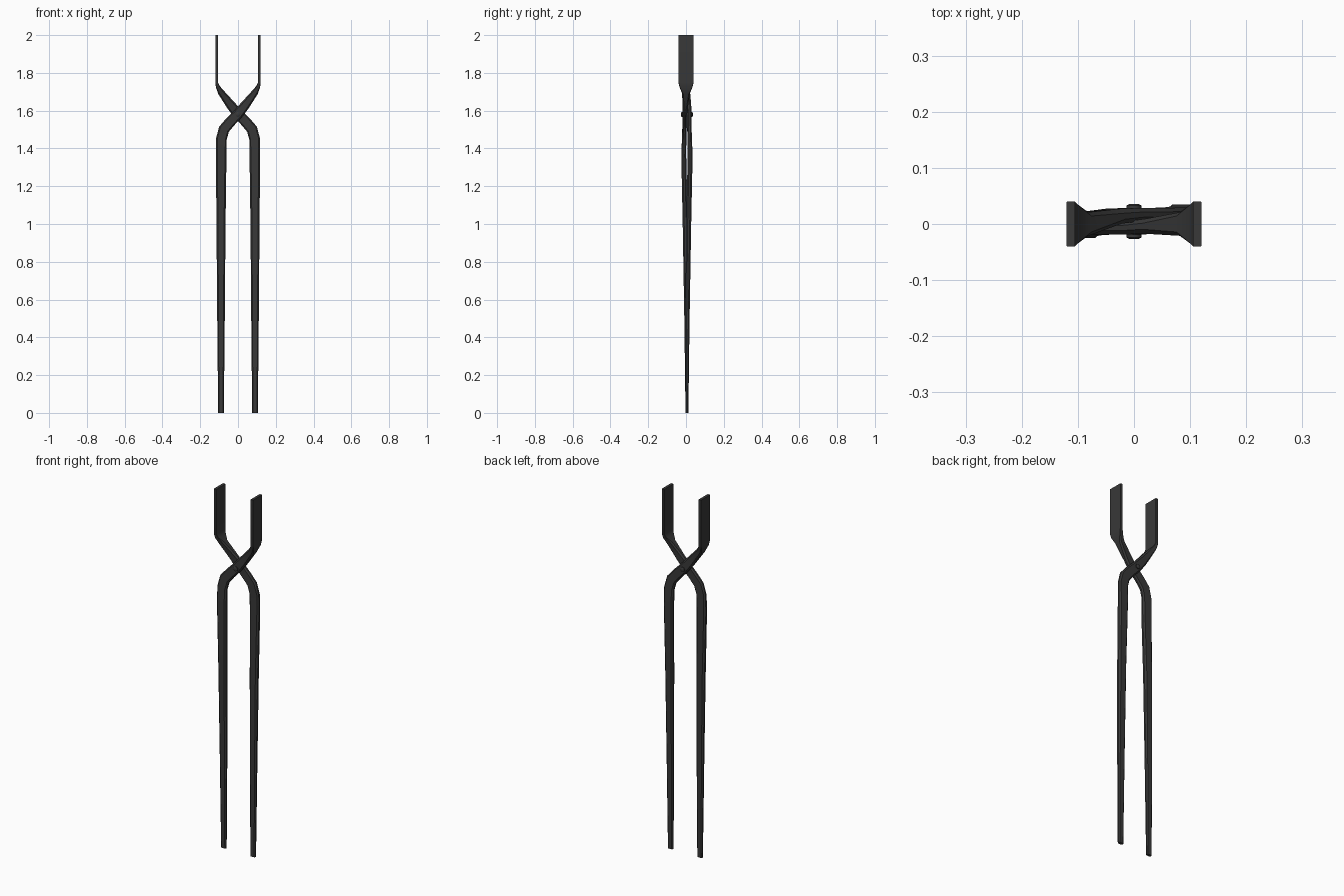
import bpy, bmesh, math
from mathutils import Vector

if "Cube" in bpy.data.objects:
    bpy.data.objects.remove(bpy.data.objects["Cube"])

iron = bpy.data.materials.new("dark_iron")
iron.diffuse_color = (0.04, 0.04, 0.04, 1)
iron.use_nodes = True
iron.node_tree.nodes["Principled BSDF"].inputs["Base Color"].default_value = iron.diffuse_color
MID_Y = 0.005  # plane between the two arms

# x, z, y centre, width, depth, chamfer for the front arm (left handle, right jaw)
STATIONS = [
    (-0.090, 0.00, 0.005, 0.030, 0.015, 0.3),
    (-0.090, 0.50, 0.002, 0.040, 0.022, 0.3),
    (-0.090, 1.00, -0.004, 0.048, 0.027, 0.3),
    (-0.089, 1.36, -0.012, 0.056, 0.026, 0.3),
    (-0.088, 1.45, -0.010, 0.057, 0.023, 0.3),
    (-0.074, 1.502, -0.008, 0.058, 0.023, 0.3),
    (-0.040, 1.542, -0.007, 0.056, 0.023, 0.3),
    (0.000, 1.583, -0.007, 0.054, 0.023, 0.3),
    (0.035, 1.625, -0.004, 0.050, 0.027, 0.3),
    (0.090, 1.697, 0.000, 0.034, 0.042, 0.2),
    (0.107, 1.727, 0.000, 0.021, 0.068, 0.1),
    (0.1125, 1.748, 0.000, 0.015, 0.080, 0.06),
    (0.1125, 2.00, 0.000, 0.015, 0.080, 0.06),
]


def make_arm(name, turned):
    bm = bmesh.new()
    rings = []
    n = len(STATIONS)
    for i, (x, z, y, w, d, c) in enumerate(STATIONS):
        a, b = STATIONS[max(i - 1, 0)], STATIONS[min(i + 1, n - 1)]
        t1 = Vector((x - a[0], z - a[1])).normalized() if i else Vector((0, 1))
        t2 = Vector((b[0] - x, b[1] - z)).normalized() if i < n - 1 else Vector((0, 1))
        t = (t1 + t2).normalized()
        if i in (0, n - 1, n - 2):
            t = Vector((0, 1))
        hw, hd = w / 2, d / 2
        k = c * min(w, d)
        profile = [(hw, -hd + k), (hw, hd - k), (hw - k, hd), (-hw + k, hd),
                   (-hw, hd - k), (-hw, -hd + k), (-hw + k, -hd), (hw - k, -hd)]
        ring = []
        for u, v in profile:
            px, py, pz = x + t.y * u, y + v, z - t.x * u
            if turned:
                blend = MID_Y if i < 9 else 0
                px, py = -px, 2 * blend - py
            ring.append(bm.verts.new((px, py, pz)))
        rings.append(ring)
    for r, s in zip(rings, rings[1:]):
        for j in range(8):
            k = (j + 1) % 8
            bm.faces.new((r[j], r[k], s[k], s[j]))
    bm.faces.new(rings[0][::-1])
    bm.faces.new(rings[-1])
    bmesh.ops.recalc_face_normals(bm, faces=bm.faces)
    return finish(name, bm)


def finish(name, bm):
    me = bpy.data.meshes.new(name)
    bm.to_mesh(me)
    bm.free()
    ob = bpy.data.objects.new(name, me)
    bpy.context.collection.objects.link(ob)
    me.materials.append(iron)
    bpy.ops.object.select_all(action='DESELECT')
    ob.select_set(True)
    bpy.context.view_layer.objects.active = ob
    bpy.ops.object.shade_smooth_by_angle(angle=math.radians(35))
    return ob


make_arm("front_arm", False)
make_arm("back_arm", True)

# Pivot rivet with slightly domed ends
bm = bmesh.new()
rings = []
for y, r in [(-0.027, 0.008), (-0.024, 0.013), (-0.018, 0.013),
             (0.028, 0.013), (0.033, 0.013), (0.036, 0.008)]:
    rings.append([bm.verts.new((r * math.cos(a), y, 1.58 + r * math.sin(a)))
                  for a in (math.tau * i / 12 for i in range(12))])
for r, s in zip(rings, rings[1:]):
    for j in range(12):
        bm.faces.new((r[j], r[(j + 1) % 12], s[(j + 1) % 12], s[j]))
bm.faces.new(rings[0])
bm.faces.new(rings[-1])
bmesh.ops.recalc_face_normals(bm, faces=bm.faces)
finish("pivot_rivet", bm)
